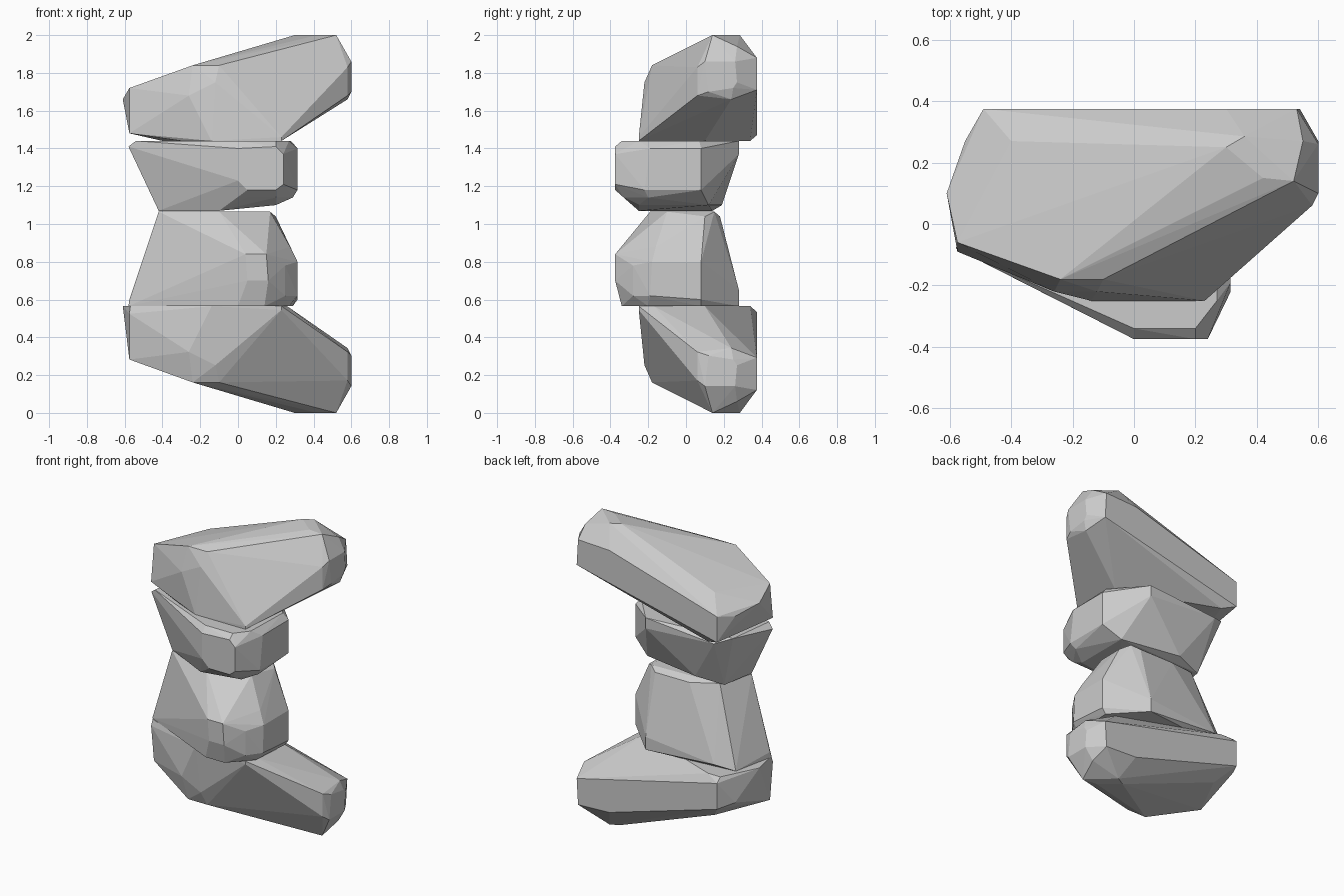
import bpy, bmesh
from mathutils import Vector

# Remove the default cube
cube = bpy.data.objects.get("Cube")
if cube:
    bpy.data.objects.remove(cube, do_unlink=True)

# Single stone colour
stone = bpy.data.materials.new("grey_stone")
stone.use_nodes = True
grey = (.6, .6, .6, 1)
stone.diffuse_color = grey
stone.node_tree.nodes["Principled BSDF"].inputs["Base Color"].default_value = grey


def facet(axis, level, *corners):
    """Corners of one chiselled facet lying at a level along an axis."""
    i = "xyz".index(axis)
    return [Vector(c[:i] + (level,) + c[i:]) for c in corners]


def flipped(points, height, old_height):
    """Turn a stone upside down, standing on the ground, with a new height."""
    top = max(p.z for p in points)
    return [Vector((p.x, p.y, (top - p.z) * height / old_height))
            for p in points]


def make_rock(name, points):
    """Wrap a flat-faced convex stone around the corner points."""
    bm = bmesh.new()
    for p in points:
        bm.verts.new(p)
    hull = bmesh.ops.convex_hull(bm, input=bm.verts[:])
    loose = {e for e in hull["geom_interior"] + hull["geom_unused"]
             if isinstance(e, bmesh.types.BMVert)}
    bmesh.ops.delete(bm, geom=list(loose), context="VERTS")
    bmesh.ops.recalc_face_normals(bm, faces=bm.faces[:])
    mesh = bpy.data.meshes.new(name)
    bm.to_mesh(mesh)
    bm.free()
    mesh.materials.append(stone)
    rock = bpy.data.objects.new(name, mesh)
    bpy.context.collection.objects.link(rock)


# Long overhanging stone, highest at its +x end
long_stone = (
    facet("z", 2, (.3, .25), (.36, .285), (.52, .14), (.42, .15))
    + facet("x", .6, (.12, 1.7), (.25, 1.72), (.27, 1.75), (.26, 1.86), (.1, 1.86))
    + facet("x", .58, (.06, 1.68), (.24, 1.66), (.06, 1.83))
    + facet("x", .55, (.27, 1.94), (.12, 1.94))
    + facet("y", .375, (.54, 1.71), (.53, 1.88), (.3, 1.87), (-.49, 1.47), (-.49, 1.64))
    + facet("y", .27, (-.4, 1.74), (-.55, 1.62))
    + facet("x", -.575, (-.09, 1.48), (-.06, 1.72))
    + facet("y", -.18, (-.24, 1.84), (-.1, 1.84))
    + facet("y", -.22, (-.26, 1.68), (-.12, 1.75))
    + facet("y", -.25, (-.14, 1.44), (.23, 1.44), (.23, 1.46))
    + facet("z", 1.44, (-.3, -.18), (-.4, .34), (.23, .1))
)
tip = facet("x", -.61, (.1, 1.66))
make_rock("top_rock", long_stone + tip)

# The lowest stone is the same shape upside down, with a wider seat
seat = facet("z", .565, (-.61, .1), (-.57, -.08), (-.49, .34), (.26, -.17))
make_rock("bottom_rock", flipped(long_stone, .565, .56) + seat)

# Upper middle stone, tapering downward
make_rock("upper_middle_rock", (
    facet("y", -.375, (.05, 1.18), (0, 1.23), (0, 1.4), (.2, 1.41), (.24, 1.37), (.24, 1.21), (.2, 1.18))
    + facet("z", 1.44, (-.54, -.1), (0, -.34), (.2, -.34), (.27, -.25), (.28, .07), (.1, .28), (-.5, .22))
    + facet("x", .315, (.08, 1.4), (-.19, 1.4), (-.22, 1.18), (.08, 1.18))
    + facet("x", -.58, (-.08, 1.41))
    + facet("z", 1.14, (.05, -.33), (.2, -.33), (.29, -.2))
    + facet("z", 1.07, (-.42, -.09), (-.1, -.25), (-.38, .14))
    + facet("z", 1.1, (.2, -.25), (.2, .12), (-.2, .19))
    + facet("y", .28, (.1, 1.37), (-.4, 1.4))
))

# Lower middle stone, tapering upward
make_rock("lower_middle_rock", (
    facet("y", -.375, (.04, .84), (.15, .84), (.16, .7), (.05, .7))
    + facet("z", .565, (-.58, -.07), (0, -.34), (.14, -.34), (.27, -.2), (.29, .08), (.1, .28), (-.52, .22))
    + facet("y", -.28, (.25, .78), (.25, .62))
    + facet("x", .315, (-.19, .62), (-.18, .8), (.08, .8), (.08, .6))
    + facet("x", .275, (-.16, .88))
    + facet("x", -.575, (-.06, .6))
    + facet("z", 1.065, (-.42, -.09), (-.1, -.19), (.17, -.1), (.15, .15), (-.34, .13))
    + facet("z", 1.04, (.2, .1), (-.15, .18), (.1, .18))
    + facet("y", .28, (.1, .65), (-.4, .6))
))
